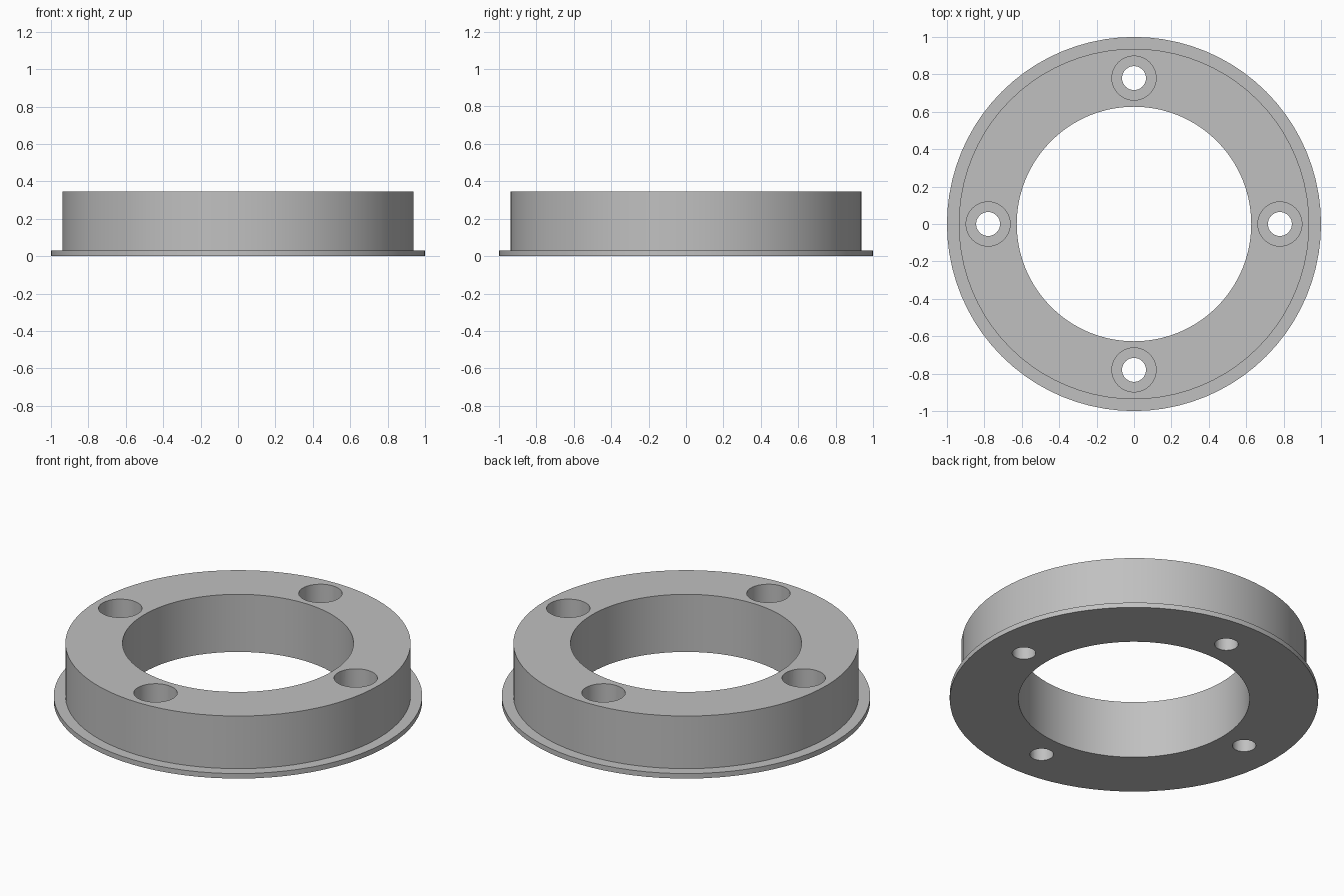
import bpy, bmesh
from math import pi, radians
from mathutils import Vector, Matrix

cube = bpy.data.objects.get("Cube")
if cube:
    bpy.data.objects.remove(cube)

# Single grey finish
grey = bpy.data.materials.new("plain_grey")
grey.use_nodes = True
colour = (0.53, 0.53, 0.53, 1)
grey.diffuse_color = colour
grey.node_tree.nodes["Principled BSDF"].inputs["Base Color"].default_value = colour


def lathe(name, profile, steps, closed):
    """Revolve (radius, height) points around the z axis."""
    bm = bmesh.new()
    verts = [bm.verts.new((r, 0, z)) for r, z in profile]
    edges = [bm.edges.new(pair) for pair in zip(verts, verts[1:])]
    if closed:
        edges.append(bm.edges.new((verts[-1], verts[0])))
    bmesh.ops.spin(bm, geom=verts + edges, cent=(0, 0, 0), axis=(0, 0, 1),
                   angle=2 * pi, steps=steps, use_merge=True)
    bmesh.ops.remove_doubles(bm, verts=bm.verts, dist=1e-5)
    bmesh.ops.recalc_face_normals(bm, faces=bm.faces)
    mesh = bpy.data.meshes.new(name)
    bm.to_mesh(mesh)
    bm.free()
    mesh.materials.append(grey)
    obj = bpy.data.objects.new(name, mesh)
    bpy.context.collection.objects.link(obj)
    return obj


# Ring body with a thin flange at its foot
bore, body, rim, flange_top, height = 0.627, 0.937, 1.0, 0.03, 0.345
ring = lathe("flanged_ring",
             [(bore, 0), (rim, 0), (rim, flange_top), (body, flange_top),
              (body, height), (bore, height)], 80, True)

# Four counterbored screw holes
hole, head, seat = 0.064, 0.118, 0.17
bpy.context.view_layer.objects.active = ring
for i in range(4):
    cutter = lathe("screw_hole_cutter",
                   [(0, -0.1), (hole, -0.1), (hole, seat), (head, seat),
                    (head, height + 0.1), (0, height + 0.1)], 40, False)
    cutter.hide_render = True
    spot = Matrix.Rotation(i * pi / 2, 4, "Z") @ Vector((0.78, 0, 0))
    cutter.data.transform(Matrix.Translation(spot))
    cut = ring.modifiers.new("screw_hole", "BOOLEAN")
    cut.operation = "DIFFERENCE"
    cut.solver = "EXACT"
    cut.object = cutter
    bpy.ops.object.modifier_apply(modifier=cut.name)
    bpy.data.objects.remove(cutter)

# Smooth walls, crisp rims
bpy.ops.object.select_all(action="DESELECT")
ring.select_set(True)
bpy.ops.object.shade_smooth_by_angle(angle=radians(30))
